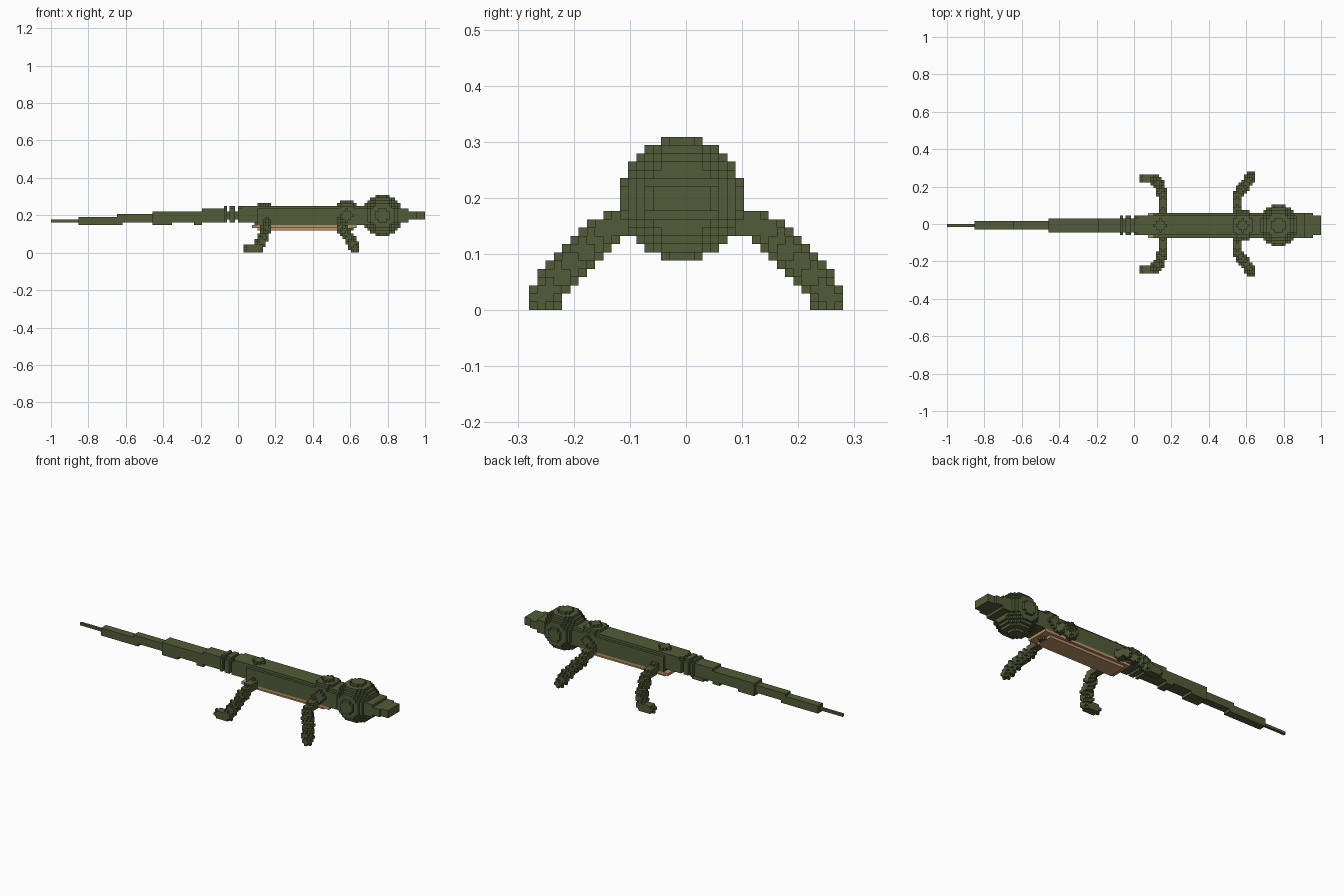
import bpy, bmesh, math
from mathutils import Vector

if "Cube" in bpy.data.objects:
    bpy.data.objects.remove(bpy.data.objects["Cube"], do_unlink=True)

V = 2 / 136            # edge of one block
CJ, CK = 18, 13        # body centre line in block units
Y0 = -19 * V


def material(name, rgb):
    m = bpy.data.materials.new(name)
    m.use_nodes = True
    m.diffuse_color = (*rgb, 1)
    bsdf = m.node_tree.nodes["Principled BSDF"]
    bsdf.inputs["Base Color"].default_value = (*rgb, 1)
    bsdf.inputs["Roughness"].default_value = 0.9
    return m


GREEN = material("olive_green", (0.084, 0.107, 0.040))
TAN = material("belly_tan", (0.50, 0.29, 0.13))


# Block-shape helpers: each returns a set of grid cells
def box(i0, i1, j0, j1, k0, k1):
    return {(i, j, k) for i in range(i0, i1 + 1)
            for j in range(j0, j1 + 1) for k in range(k0, k1 + 1)}


def ball(ci, cj, ck, r):
    n = math.ceil(r)
    return {(i, j, k) for i, j, k in box(ci - n, ci + n, cj - n, cj + n, ck - n, ck + n)
            if (i - ci) ** 2 + (j - cj) ** 2 + (k - ck) ** 2 <= r * r}


def limb(points):
    """Sweep a small rounded brush along a path given in model units."""
    cells = set()
    grid = [Vector(((x + 1) / V, (y - Y0) / V, z / V)) for x, y, z in points]
    for a, b in zip(grid, grid[1:]):
        steps = max(2, int((b - a).length * 2))
        for s in range(steps + 1):
            ci, cj, ck = (math.floor(c) for c in a.lerp(b, s / steps))
            cells |= ball(ci, cj, max(ck, 1), 1.5)
    return cells


def mirrored(cells):
    return {(i, 37 - j, k) for i, j, k in cells}


parts = []
taken = set()


def part(name, cells, mat):
    cells = cells - taken
    taken.update(cells)
    parts.append((name, cells, mat))


# Belly: two stacked tan layers
part("belly", box(73, 110, CJ - 4, CJ + 4, 9, 9) | box(75, 107, CJ - 3, CJ + 3, 8, 8), TAN)

# Trunk with its top and bottom edges notched
trunk = {c for c in box(75, 115, CJ - 4, CJ + 4, CK - 3, CK + 3)
         if not (abs(c[1] - CJ) == 4 and c[2] == CK + 3)}
trunk |= box(69, 74, CJ - 3, CJ + 3, CK - 2, CK + 3)
part("trunk", trunk, GREEN)

# Rounded hips and shoulders
part("shoulders", ball(107, CJ, CK, 5.4), GREEN)
part("hips", ball(77, CJ, CK, 4.5), GREEN)

# Head and flat snout
part("head", ball(120, CJ, CK, 7.5), GREEN)
part("snout", box(126, 129, CJ - 4, CJ + 4, CK - 2, CK + 2)
     | box(130, 132, CJ - 4, CJ + 4, CK - 1, CK + 1)
     | box(133, 135, CJ - 3, CJ + 3, CK - 1, CK + 1), GREEN)

# Tail: first block, last block, half width, bottom, top
tail = set()
for i0, i1, w, k0, k1 in [(0, 10, 0, 11, 11), (10, 25, 1, 10, 12),
                          (24, 36, 1, 11, 13), (24, 25, 1, 10, 13),
                          (37, 43, 2, 10, 14), (44, 54, 2, 11, 14),
                          (52, 54, 2, 10, 14), (55, 62, 2, 11, 15),
                          (63, 69, 2, 12, 14)]:
    tail |= box(i0, i1, CJ - w, CJ + w, k0, k1)
part("tail", tail, GREEN)

# Ridged plates at the tail root
ridges = set()
for i in (63, 65, 66, 68):
    ridges |= box(i, i, CJ - 3, CJ + 3, 11, 15) | box(i, i, CJ - 2, CJ + 2, 11, 16)
part("tail_ridges", ridges, GREEN)

# Legs: one path per pair, mirrored to the other side
front = limb([(0.545, 0.06, 0.17), (0.55, 0.14, 0.143), (0.57, 0.18, 0.11),
              (0.60, 0.215, 0.075), (0.625, 0.257, 0.022)])
back = limb([(0.155, 0.05, 0.17), (0.155, 0.14, 0.143), (0.14, 0.19, 0.10),
             (0.12, 0.233, 0.055), (0.10, 0.243, 0.022), (0.055, 0.243, 0.022)])
part("front_leg_left", front, GREEN)
part("front_leg_right", mirrored(front), GREEN)
part("back_leg_left", back, GREEN)
part("back_leg_right", mirrored(back), GREEN)


# Build only the exposed block faces of every part
def build(name, cells, mat):
    bm = bmesh.new()
    verts = {}

    def vert(p):
        if p not in verts:
            verts[p] = bm.verts.new((p[0] * V - 1, p[1] * V + Y0, p[2] * V))
        return verts[p]

    for c in sorted(cells):
        for axis in range(3):
            u, w = (axis + 1) % 3, (axis + 2) % 3
            for side in (0, 1):
                n = list(c)
                n[axis] += 2 * side - 1
                if tuple(n) in taken:
                    continue
                ring = []
                for du, dw in ((0, 0), (1, 0), (1, 1), (0, 1)):
                    p = list(c)
                    p[axis] += side
                    p[u] += du
                    p[w] += dw
                    ring.append(vert(tuple(p)))
                bm.faces.new(ring if side else ring[::-1])
    mesh = bpy.data.meshes.new(name)
    bm.to_mesh(mesh)
    bm.free()
    mesh.materials.append(mat)
    bpy.context.collection.objects.link(bpy.data.objects.new(name, mesh))


for p in parts:
    build(*p)
